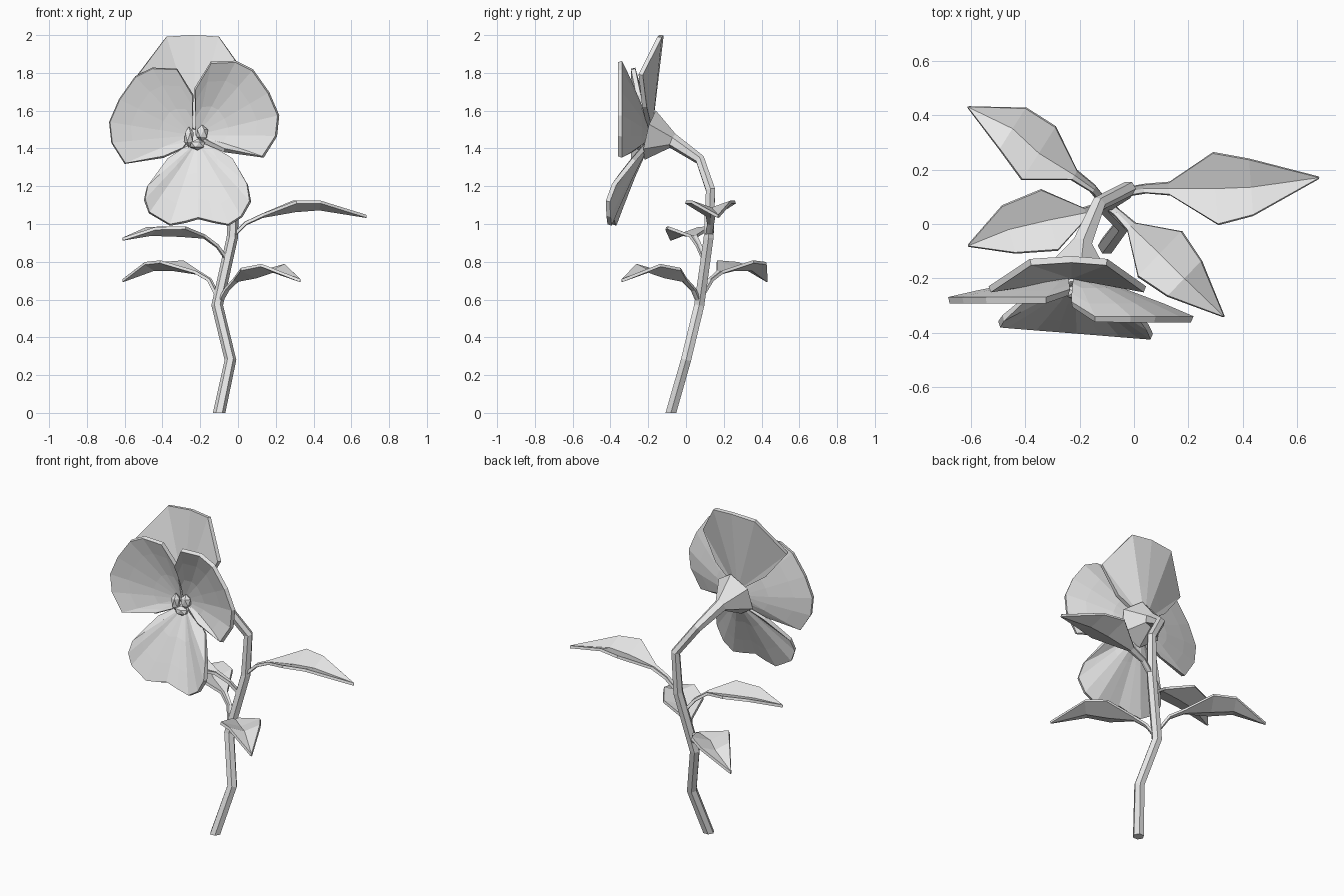
import bpy
import bmesh
from mathutils import Vector, Quaternion
from math import cos, sin, tau

cube = bpy.data.objects.get("Cube")
if cube:
    bpy.data.objects.remove(cube)

grey = bpy.data.materials.new("plain grey")
grey.use_nodes = True
GREY = (0.8, 0.8, 0.8, 1)
grey.diffuse_color = GREY
grey.node_tree.nodes["Principled BSDF"].inputs["Base Color"].default_value = GREY


def finish(name, bm, thickness=0):
    """Turn a bmesh into a flat-shaded object, optionally thickened."""
    bmesh.ops.recalc_face_normals(bm, faces=bm.faces)
    mesh = bpy.data.meshes.new(name)
    bm.to_mesh(mesh)
    bm.free()
    mesh.materials.append(grey)
    obj = bpy.data.objects.new(name, mesh)
    bpy.context.collection.objects.link(obj)
    if thickness:
        solid = obj.modifiers.new("thickness", "SOLIDIFY")
        solid.thickness = thickness
        solid.offset = 0
    return obj


def bridge(bm, rows, closed=False):
    """Skin neighbouring rows of vertices with quads."""
    for low, high in zip(rows, rows[1:]):
        count = len(low)
        for i in range(count if closed else count - 1):
            j = (i + 1) % count
            bm.faces.new((low[i], low[j], high[j], high[i]))


def tube(name, path, radii, sides=6):
    """Loft a faceted tube along a path, starting with a level ring."""
    bm = bmesh.new()
    points = [Vector(p) for p in path]
    turn, forward = Quaternion(), Vector((0, 0, 1))
    rings = []
    for i, (point, radius) in enumerate(zip(points, radii)):
        if i:
            after = points[min(i + 1, len(points) - 1)]
            tangent = (point - points[i - 1]).normalized()
            if after != point:
                tangent += (after - point).normalized()
            tangent.normalize()
            turn = forward.rotation_difference(tangent) @ turn
            forward = tangent
        rings.append([
            bm.verts.new(point + turn @ Vector((cos(tau * k / sides), sin(tau * k / sides), 0)) * radius)
            for k in range(sides)])
    bridge(bm, rings, closed=True)
    bm.faces.new(rings[0])
    bm.faces.new(rings[-1])
    return finish(name, bm)


def petal(name, base, rim, curl=1.3):
    """Fan a cupped petal out from its base to a rim of 3D points."""
    bm = bmesh.new()
    base = Vector(base)
    rows = []
    for t in (0.4, 0.75, 1):
        row = []
        for point in rim:
            offset = Vector(point) - base
            row.append(bm.verts.new(base + Vector((offset.x * t, offset.y * t ** curl, offset.z * t))))
        rows.append(row)
    root = bm.verts.new(base)
    for a, b in zip(rows[0], rows[0][1:]):
        bm.faces.new((root, a, b))
    bridge(bm, rows)
    return finish(name, bm, 0.024)


def leaf(name, midrib, scale=1):
    """Stalk and V-folded blade following a midrib."""
    bm = bmesh.new()
    points = [Vector(p) for p in midrib]
    along = points[-1] - points[2]
    side = Vector((-along.y, along.x, 0)).normalized()
    rows = []
    for point, width in zip(points, (0.014, 0.014, 0.02, 0.115, 0.09, 0.002)):
        half = width * scale
        lift = Vector((0, 0, half * 0.35))
        rows.append([bm.verts.new(p) for p in
                     (point - side * half + lift, point, point + side * half + lift)])
    bridge(bm, rows)
    return finish(name, bm, 0.016)


# Stem, bending over and flaring into the cup behind the flower
tube("stem",
     [(-0.1, -0.08, 0), (-0.04, 0, 0.28), (-0.11, 0.07, 0.57), (-0.03, 0.12, 0.93),
      (-0.02, 0.13, 1.18), (-0.13, 0.075, 1.34), (-0.19, -0.07, 1.44), (-0.21, -0.19, 1.47)],
     [0.033, 0.031, 0.031, 0.03, 0.028, 0.028, 0.04, 0.135])

# Leaves
leaf("back_right_leaf", [(-0.1, 0.07, 0.6), (-0.15, 0.13, 0.7), (-0.22, 0.18, 0.74),
                         (-0.35, 0.26, 0.76), (-0.445, 0.35, 0.76), (-0.61, 0.43, 0.7)])
leaf("left_leaf", [(-0.02, 0.12, 0.94), (0.04, 0.13, 1), (0.13, 0.13, 1.04),
                   (0.3, 0.13, 1.07), (0.43, 0.135, 1.08), (0.68, 0.17, 1.04)], 1.15)
leaf("right_leaf", [(-0.06, 0.1, 0.81), (-0.11, 0.07, 0.88), (-0.18, 0.04, 0.93),
                    (-0.31, 0.015, 0.94), (-0.46, -0.02, 0.945), (-0.61, -0.08, 0.92)])
leaf("front_left_leaf", [(-0.1, 0.07, 0.58), (-0.06, 0.04, 0.65), (-0.01, -0.01, 0.7),
                         (0.095, -0.11, 0.72), (0.185, -0.2, 0.75), (0.33, -0.34, 0.7)])

# Upper petal behind the others
petal("upper_petal", (-0.23, -0.19, 1.5),
      [(-0.4, -0.22, 1.62), (-0.53, -0.24, 1.79), (-0.38, -0.14, 1.99), (-0.23, -0.13, 2),
       (-0.1, -0.14, 1.99), (0.04, -0.24, 1.79), (-0.06, -0.22, 1.62)], 1)

# Side petals share one outline, mirrored across the flower's middle
MIDDLE = -0.233
side_rim = [(0.005, 1.68), (0.09, 1.82), (0.22, 1.825), (0.31, 1.78), (0.395, 1.66),
            (0.447, 1.54), (0.435, 1.43), (0.365, 1.32), (0.16, 1.355), (0.06, 1.4)]
for name, sign, rise, depth in (("right_petal", -1, 0, 0.08), ("left_petal", 1, 0.035, 0.15)):
    rim = []
    for x, z in side_rim:
        reach = min(1, Vector((x, z - 1.47)).length / 0.33)
        rim.append((MIDDLE + sign * x, -0.2 - depth * reach, z + rise))
    petal(name, (MIDDLE + sign * 0.01, -0.2, 1.47), rim)

# Lower lip petal, notched at the bottom and tilted forward
lip_rim = [(-0.29, 1.39), (-0.37, 1.34), (-0.48, 1.2), (-0.495, 1.13), (-0.47, 1.06), (-0.36, 0.995),
           (-0.28, 1.01), (-0.21, 1.03), (-0.13, 1.01), (-0.05, 0.995), (0.02, 1.04),
           (0.065, 1.12), (0.05, 1.21), (-0.03, 1.34), (-0.13, 1.4)]
petal("lower_petal", (-0.215, -0.2, 1.43),
      [(x, max(-0.39, -0.2 - 0.75 * (1.42 - z)) - 0.08 * (x - MIDDLE), z) for x, z in lip_rim], 0.9)

# Small lobes at the flower's heart
for name, place, size in (("right_lobe", (-0.26, -0.24, 1.46), (0.028, 0.03, 0.055)),
                          ("left_lobe", (-0.19, -0.24, 1.48), (0.035, 0.03, 0.045)),
                          ("lower_lobe", (-0.215, -0.25, 1.42), (0.045, 0.03, 0.03))):
    bm = bmesh.new()
    bmesh.ops.create_icosphere(bm, subdivisions=1, radius=1)
    bmesh.ops.scale(bm, vec=size, verts=bm.verts)
    bmesh.ops.translate(bm, vec=place, verts=bm.verts)
    finish(name, bm)
